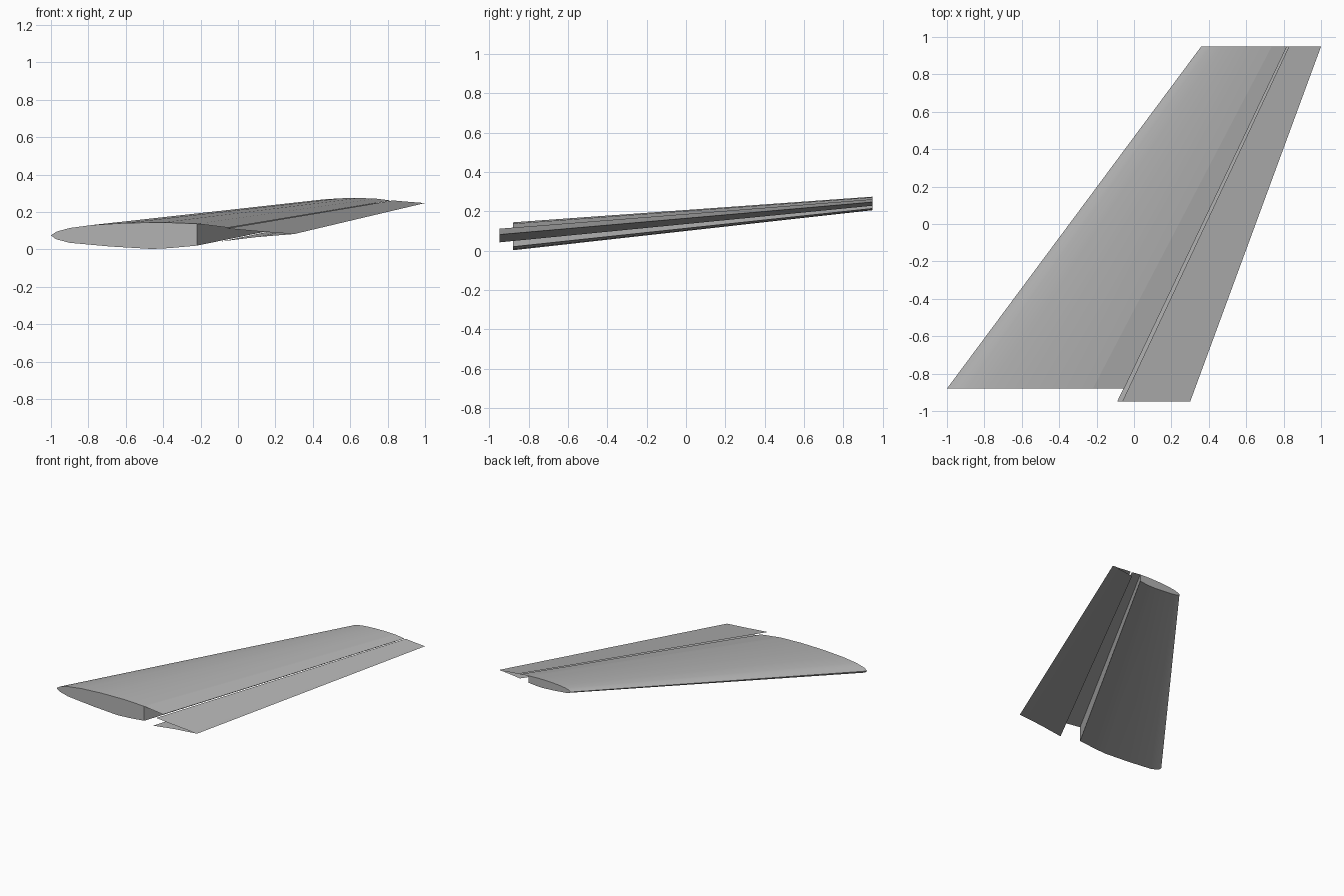
import bpy
import bmesh
import math

cube = bpy.data.objects.get("Cube")
if cube:
    bpy.data.objects.remove(cube, do_unlink=True)

grey = bpy.data.materials.new("wing_grey")
grey.use_nodes = True
grey.diffuse_color = (0.45, 0.45, 0.45, 1)
grey.node_tree.nodes["Principled BSDF"].inputs["Base Color"].default_value = grey.diffuse_color

ROOT_Y, TIP_Y = -0.88, 0.95


def station(section, y):
    """Sweep, taper and raise a root section to the span position y."""
    t = (y - ROOT_Y) / (TIP_Y - ROOT_Y)
    scale = 1 - 0.517 * t
    return [(-1 + 1.36 * t + (x + 1) * scale, y, z * scale + 0.205 * t)
            for x, z in section]


def loft(name, section, y_start, y_end, cap_from=None):
    """Skin an open section along the span; optionally cap both ends."""
    bm = bmesh.new()
    a, b = [[bm.verts.new(p) for p in station(section, y)] for y in (y_start, y_end)]
    n = len(section)
    for i in range(n - 1):
        bm.faces.new((a[i], b[i], b[i + 1], a[i + 1]))
    if cap_from is not None:
        # the spar wall closes the section against the upper skin
        bm.faces.new((a[-1], b[-1], b[cap_from], a[cap_from]))
        bm.faces.new(a[cap_from:])
        bm.faces.new(b[cap_from:][::-1])
    mesh = bpy.data.meshes.new(name)
    bm.to_mesh(mesh)
    bm.free()
    mesh.materials.append(grey)
    obj = bpy.data.objects.new(name, mesh)
    bpy.context.collection.objects.link(obj)
    bpy.ops.object.select_all(action="DESELECT")
    obj.select_set(True)
    bpy.context.view_layer.objects.active = obj
    bpy.ops.object.shade_smooth_by_angle(angle=math.radians(30))
    return obj


# Main wing: upper skin overhang, rounded nose, underside, spar wall
upper = [(-0.052, 0.116), (-0.22, 0.137), (-0.4, 0.144), (-0.6, 0.141),
         (-0.78, 0.13), (-0.9, 0.114), (-0.97, 0.095)]
lower = [(-1, 0.075), (-0.975, 0.055), (-0.9, 0.035), (-0.68, 0.015),
         (-0.46, 0.002), (-0.36, 0.007), (-0.22, 0.02)]
loft("main_wing", upper + lower, ROOT_Y, TIP_Y, cap_from=1)

# Flap: two thin skins meeting at the trailing edge, open at the front
flap = [(-0.057, 0.049), (0.13, 0.072), (0.326, 0.088), (0.15, 0.101), (-0.03, 0.117)]
loft("flap", flap, -0.95, TIP_Y)
